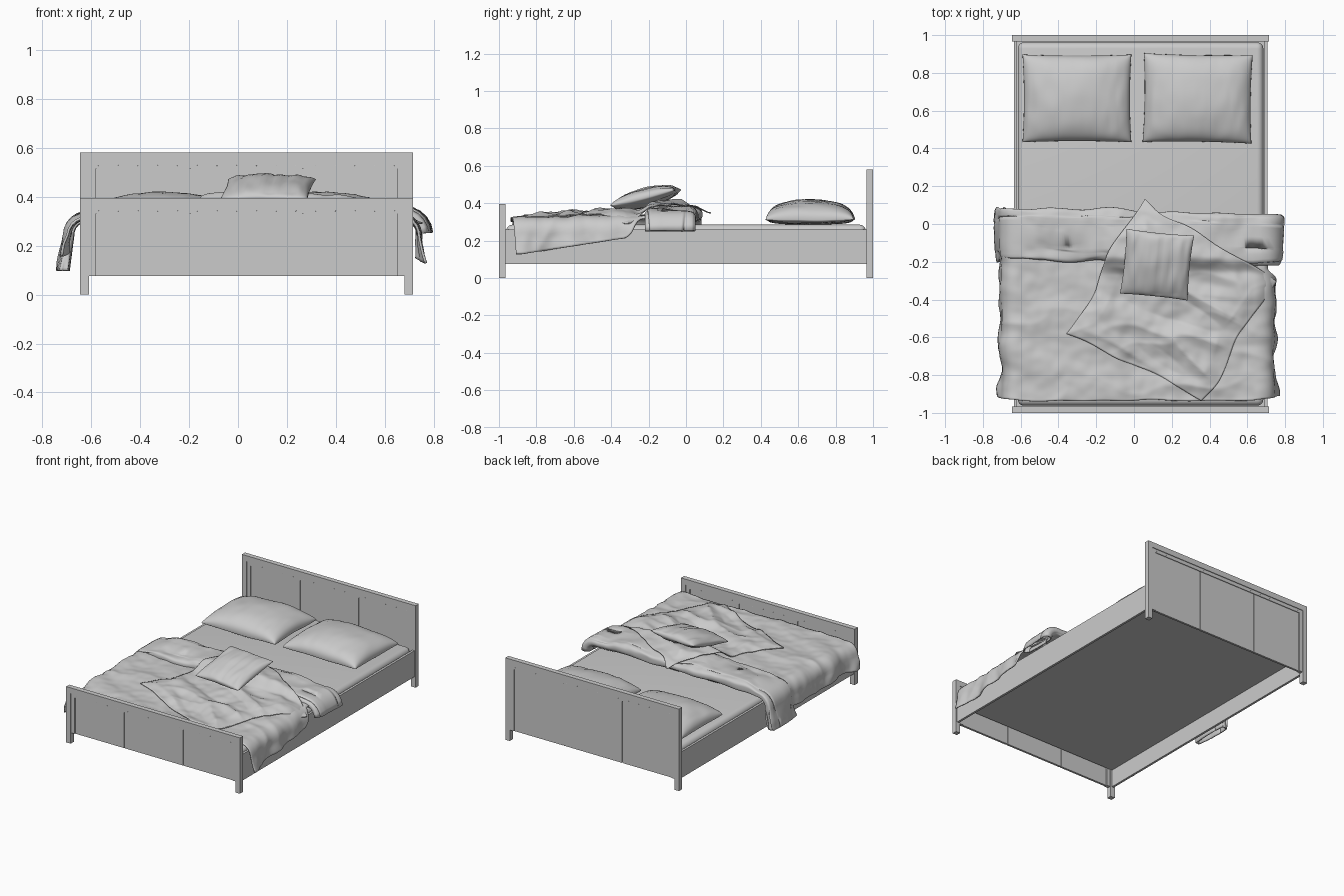
import bpy, bmesh, math
from mathutils import Vector, Matrix, noise

if "Cube" in bpy.data.objects:
    bpy.data.objects.remove(bpy.data.objects["Cube"])

CX = 0.035            # centre line of the bed frame
TOP = 0.285           # mattress top


def finish(name, bm, smooth=False):
    bmesh.ops.recalc_face_normals(bm, faces=bm.faces)
    me = bpy.data.meshes.new(name)
    bm.to_mesh(me)
    bm.free()
    ob = bpy.data.objects.new(name, me)
    bpy.context.collection.objects.link(ob)
    for p in me.polygons:
        p.use_smooth = smooth
    return ob


def boxes(name, items, bevel=0.0, segs=1, smooth=False):
    # each item is x0, x1, y0, y1, z0, z1
    bm = bmesh.new()
    for x0, x1, y0, y1, z0, z1 in items:
        m = Matrix.Translation(((x0 + x1) / 2, (y0 + y1) / 2, (z0 + z1) / 2)) \
            @ Matrix.Diagonal((x1 - x0, y1 - y0, z1 - z0, 1))
        bmesh.ops.create_cube(bm, size=1, matrix=m)
    ob = finish(name, bm, smooth)
    if bevel:
        b = ob.modifiers.new("bevel", "BEVEL")
        b.width, b.segments = bevel, segs
    return ob


def grid(name, nu, nv, f, thick=0.0, closed=False):
    bm = bmesh.new()
    rows = [[bm.verts.new(f(i / nu, j / nv)) for i in range(nu + 1)]
            for j in range(nv if closed else nv + 1)]
    for j in range(nv):
        a, b = rows[j], rows[(j + 1) % len(rows)]
        for i in range(nu):
            bm.faces.new((a[i], a[i + 1], b[i + 1], b[i]))
    ob = finish(name, bm, True)
    if thick:
        s = ob.modifiers.new("thickness", "SOLIDIFY")
        s.thickness, s.offset = thick, 0
    return ob


def n(x, y, k, seed=0.0):
    return noise.noise(Vector((x * k, y * k, seed)))


def lerp(a, b, t):
    t = max(0, min(1, t))
    return a + (b - a) * t


def smooth(a, b, t):
    t = max(0, min(1, (t - a) / (b - a)))
    return t * t * (3 - 2 * t)


# Head and foot boards: posts, top rail, stepped trim, three panels, studs
def board(name, y0, y1, h):
    x0, x1, w = CX - 0.68, CX + 0.68, 0.035
    boxes(name + "_frame", [
        (x0, x0 + w, y0, y1, 0, h - 0.04), (x1 - w, x1, y0, y1, 0, h - 0.04),
        (x0, x1, y0, y1, h - 0.04, h)])
    a, b, t = x0 + w, x1 - w, 0.028
    boxes(name + "_trim", [
        (a, a + t, y0 + 0.005, y1 - 0.005, 0.075, h - 0.04),
        (b - t, b, y0 + 0.005, y1 - 0.005, 0.075, h - 0.04),
        (a + t, b - t, y0 + 0.005, y1 - 0.005, h - 0.066, h - 0.04)])
    seams = [a + t, CX - 0.23, CX + 0.23, b - t]
    boxes(name + "_panels", [
        (seams[i] + 0.003, seams[i + 1] - 0.003, y0 + 0.01, y1 - 0.01, 0.075, h - 0.066)
        for i in range(3)] + [(a + t, b - t, y0 + 0.015, y1 - 0.015, 0.076, h - 0.066)])
    bm = bmesh.new()
    for i in range(16):
        for y in (y0 + 0.005, y1 - 0.005):
            bmesh.ops.create_icosphere(bm, subdivisions=1, radius=0.0018, matrix=Matrix.Translation(
                (lerp(a + 0.04, b - 0.04, i / 15), y, h - 0.053)))
    finish(name + "_studs", bm)


board("headboard", 0.965, 1.0, 0.58)
board("footboard", -1.0, -0.965, 0.395)

# Side rails, base and mattress
boxes("side_rails", [(s * 0.663 + CX - 0.008, s * 0.663 + CX + 0.008, -0.965, 0.965, 0.075, 0.26)
                     for s in (-1, 1)])
boxes("bed_base", [(CX - 0.655, CX + 0.655, -0.965, 0.965, 0.2, 0.215)])
boxes("mattress", [(CX - 0.65, CX + 0.65, -0.962, 0.962, 0.215, TOP)], 0.034, 5, True)


# Wraps flat cloth (position s, height h) over the mattress sides
def drape(s, h, left=-0.62, right=0.66, r=0.04):
    side, edge = (-1, left) if s < left else (1, right)
    d = (s - edge) * side
    if left <= s <= right:
        return s, TOP + h
    a = min(d / r, math.pi / 2)
    drop = max(0, d - r * math.pi / 2)
    return (edge + side * (r + h) * math.sin(a) + side * 0.15 * drop,
            TOP - r + (r + h) * math.cos(a) - drop)


def wrinkle(x, y, seed=0.0):
    wx = x + 0.1 * n(x, y, 4, seed + 9)
    wy = y + 0.1 * n(x, y, 4, seed + 5)
    ridge = 1 - 2 * abs(n(wx * 0.6, wy * 1.5, 4, seed))
    return 0.012 * ridge + 0.012 * n(x, y, 5, seed + 2) + 0.005 * n(x, y, 18, seed + 3)


def duvet_h(x, y):
    return lerp(0.02, 0.036, (y + 0.95) / 0.5) + wrinkle(x, y, 1.3)


# Duvet over the foot half
def duvet(u, v):
    y = lerp(-0.935, -0.02, v)
    right = 0.66 + lerp(0.18, 0.09, (y + 0.9) / 0.6) * (1 - 0.75 * smooth(-0.34, -0.24, y))
    left = -0.62 - 0.14 - 0.02 * n(0, y, 5, 7)
    s = lerp(left, right, u)
    hang = max(0, abs(s - 0.02) - 0.62)
    h = max(0.012, duvet_h(s, y)) + hang * 0.22 * n(0.3, y, 6, 2)
    x, z = drape(s, h)
    return x, y + 0.015 * n(s, 0, 5, 3) + hang * 0.15 * (1 - v), z


grid("duvet", 130, 90, duvet, 0.01)


# Folded-back band of the duvet, a flattened tube
def band_h(x, y):
    h = 0.085 + 1.1 * wrinkle(x, y, 4.4) + 0.02 * n(x, y, 3, 8)
    h -= 0.02 * smooth(0.45, 0.72, x)
    return h * (1 - 0.4 * smooth(-0.5, -0.66, x))


def band(u, v):
    s = lerp(-0.83, 0.74, u)
    a = v * 2 * math.pi
    c, d = math.cos(a), math.sin(a)
    yy = math.copysign(abs(c) ** 0.6, c)
    hh = math.copysign(abs(d) ** 0.6, d)
    y = -0.045 - 0.04 * u + 0.132 * yy + 0.035 * n(s, yy, 4, 6)
    top = band_h(s, y)
    h = lerp(0.014, top, (hh + 1) / 2)
    hang = max(0, -0.6 - s)
    x, z = drape(s, h, right=0.68)
    return x + 0.02 * hang, y + 0.15 * hang * n(s, yy, 6, 2), z


grid("duvet_fold", 130, 56, band, 0.008, closed=True)

# Throw blanket lying diagonally on the duvet
CORNERS = [Vector(c) for c in ((-0.34, -0.57), (0.37, -0.94), (0.04, 0.13), (0.755, -0.3))]


def throw(u, v):
    p = CORNERS[0].lerp(CORNERS[1], u).lerp(CORNERS[2].lerp(CORNERS[3], u), v)
    x = p.x + 0.04 * n(p.x, p.y, 4, 11)
    y = p.y + 0.04 * n(p.x, p.y, 4, 12)
    k = smooth(-0.27, -0.17, y)
    under = lerp(max(0.012, duvet_h(x, y)), band_h(x, y) + 0.004, k)
    fold = 1 - 2.6 * abs(n(x * 0.6 + y * 0.3, y * 1.1 + x * 0.5, 4, 15))
    edge = min(1, 8 * min(u, v, 1 - u, 1 - v))
    h = under + 0.01 + edge * 0.026 * max(0, fold) + 0.003 * n(x, y, 14, 4)
    h -= 0.03 * smooth(0.06, 0.14, y) + 0.05 * smooth(0.64, 0.76, x)
    return x, y, TOP + h


grid("throw_blanket", 90, 90, throw, 0.006)


# Pillows: two domed sheets welded at the rim
def pillow(name, loc, a, b, up, down, rot=(0, 0), crease=0.004, seed=0.0, full_pow=0.42, pinch=0.025):
    bm = bmesh.new()
    N = 36
    m = Matrix.Translation(loc) @ Matrix.Rotation(rot[1], 4, 'Z') @ Matrix.Rotation(rot[0], 4, 'X')
    for t in (up, -down):
        vs = []
        for j in range(N + 1):
            for i in range(N + 1):
                u = math.sin((i / N - 0.5) * math.pi)
                v = math.sin((j / N - 0.5) * math.pi)
                full = max(0, (1 - u * u) * (1 - v * v))
                x = a * u * (1 - pinch * (1 - v * v))
                y = b * v * (1 - pinch * (1 - u * u))
                z = t * full ** full_pow
                z += crease * min(1, 5 * full) * (n(x, y, 9, seed + t) + n(x * 2, y * 0.5, 16, seed))
                z += 0.006 * n(u, v, 1.5, seed + 3)
                vs.append(bm.verts.new(m @ Vector((x, y, z))))
        for j in range(N):
            for i in range(N):
                k = j * (N + 1) + i
                bm.faces.new((vs[k], vs[k + 1], vs[k + N + 2], vs[k + N + 1]))
    bmesh.ops.remove_doubles(bm, verts=bm.verts, dist=0.0004)
    finish(name, bm, True)


pillow("pillow_left", (-0.302, 0.665, 0.312), 0.288, 0.232, 0.108, 0.026, seed=1, full_pow=0.37)
pillow("pillow_right", (0.337, 0.665, 0.312), 0.288, 0.235, 0.108, 0.026, rot=(0, -0.015), seed=5, full_pow=0.37)
pillow("small_cushion", (0.122, -0.215, 0.428), 0.18, 0.178, 0.052, 0.045,
       rot=(0.24, -0.1), crease=0.006, seed=9, pinch=0.04)
